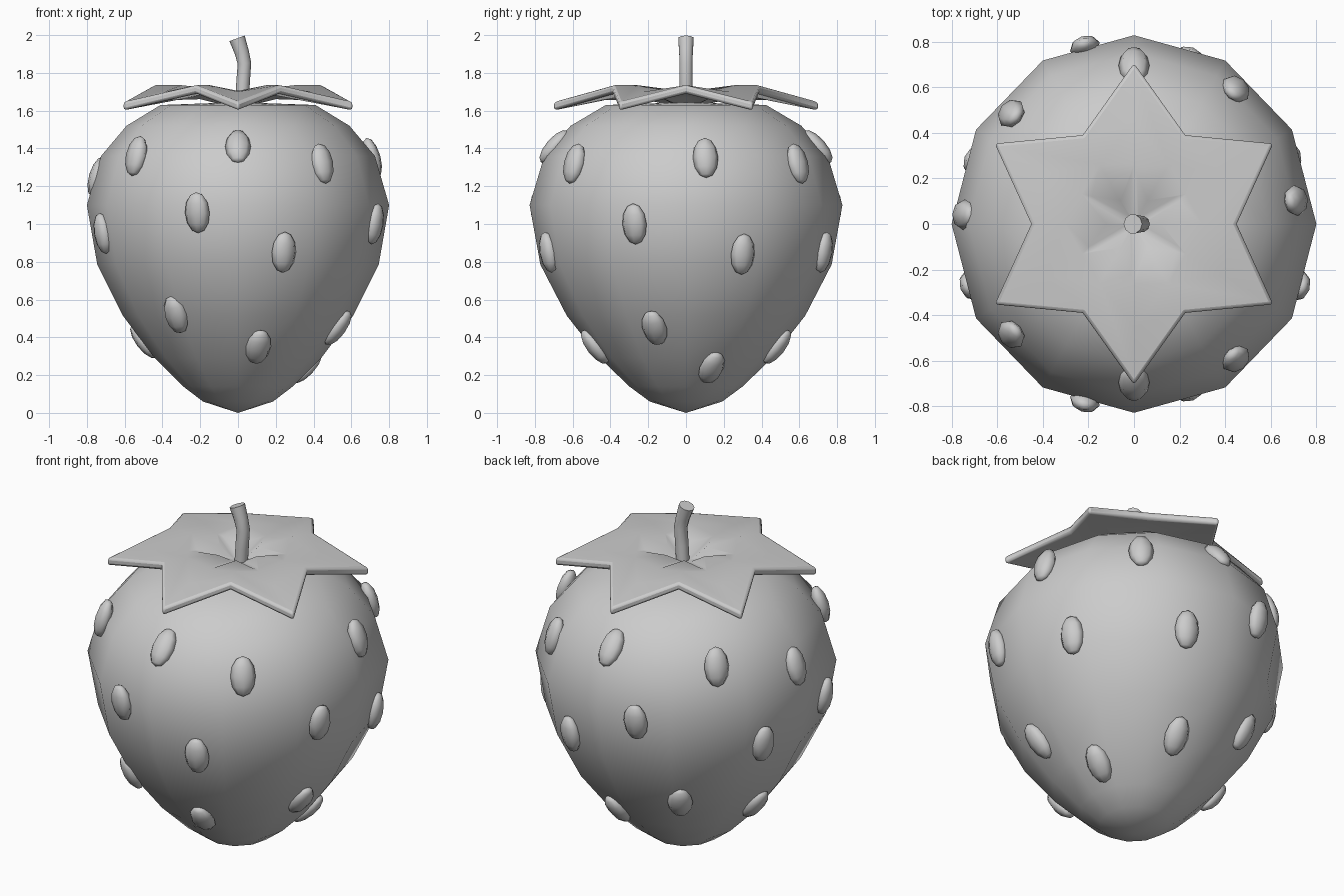
import bpy, bmesh
from math import radians, sin, cos, pi
from mathutils import Vector, Matrix

cube = bpy.data.objects.get("Cube")
if cube:
    bpy.data.objects.remove(cube)

grey = bpy.data.materials.new("plain grey")
grey.use_nodes = True
tone = (0.6, 0.6, 0.6, 1)
grey.diffuse_color = tone
grey.node_tree.nodes["Principled BSDF"].inputs["Base Color"].default_value = tone


def add_object(name, bm):
    bmesh.ops.recalc_face_normals(bm, faces=bm.faces)
    mesh = bpy.data.meshes.new(name)
    bm.to_mesh(mesh)
    bm.free()
    mesh.materials.append(grey)
    obj = bpy.data.objects.new(name, mesh)
    bpy.context.collection.objects.link(obj)
    return obj


def smooth(obj, angle):
    bpy.ops.object.select_all(action='DESELECT')
    obj.select_set(True)
    bpy.context.view_layer.objects.active = obj
    bpy.ops.object.shade_smooth_by_angle(angle=radians(angle))


def bridge(bm, lower, upper):
    n = len(lower)
    for i in range(n):
        j = (i + 1) % n
        bm.faces.new((lower[i], lower[j], upper[j], upper[i]))


def fan(bm, ring, tip):
    for i in range(len(ring)):
        bm.faces.new((ring[i], ring[(i + 1) % len(ring)], tip))


# Berry body: twelve-sided lathe, a little deeper than wide
PROFILE = [(0.185, 0.06), (0.29, 0.14), (0.44, 0.29), (0.61, 0.515), (0.745, 0.785),
           (0.8, 1.1), (0.725, 1.36), (0.59, 1.52), (0.41, 1.63)]
DEPTH = 1.035

bm = bmesh.new()
rings = [[bm.verts.new((r * cos(i * pi / 6), DEPTH * r * sin(i * pi / 6), z))
          for i in range(12)] for r, z in PROFILE]
for low, high in zip(rings, rings[1:]):
    bridge(bm, low, high)
fan(bm, rings[0], bm.verts.new((0, 0, 0)))
fan(bm, rings[-1], bm.verts.new((0, 0, 1.645)))
smooth(add_object("berry_body", bm), 60)


# Seeds: flattened ellipsoids lying on the body
def surface(azimuth, z):
    """Point and frame on the body at an azimuth and height."""
    for (r0, z0), (r1, z1) in zip(PROFILE, PROFILE[1:]):
        if z0 <= z <= z1:
            r = r0 + (r1 - r0) * (z - z0) / (z1 - z0)
            slope = (r1 - r0, z1 - z0)
            break
    r *= 0.985
    a = radians(azimuth)
    point = Vector((r * cos(a), DEPTH * r * sin(a), z))
    along = Vector((slope[0] * cos(a), DEPTH * slope[0] * sin(a), slope[1])).normalized()
    side = Vector((-sin(a), DEPTH * cos(a), 0)).normalized()
    return point, side, along, side.cross(along)


# Azimuth and height; the first list repeats front to back
MIRRORED = [(-139, 1.36), (-90, 1.41), (-52, 1.32), (-106, 1.06), (-71, 0.85),
            (-123, 0.52), (-77, 0.35)]
SIDES = [(8, 1.35), (-20, 1.0), (23, 0.84), (-17, 0.45), (20, 0.24),
         (177, 1.25), (200, 0.95), (159, 0.87), (173, 0.38)]
spots = MIRRORED + [(-a, z) for a, z in MIRRORED] + SIDES

for number, (azimuth, z) in enumerate(spots):
    point, side, along, normal = surface(azimuth, z)
    frame = Matrix((side, normal, along)).transposed().to_4x4()
    size = Matrix.Diagonal((0.068, 0.045, 0.11, 1))
    bm = bmesh.new()
    bmesh.ops.create_uvsphere(bm, u_segments=8, v_segments=6, radius=1,
                              matrix=Matrix.Translation(point) @ frame @ size)
    smooth(add_object(f"seed_{number + 1}", bm), 70)

# Leaf cap: six-pointed star, dished around the stem
bm = bmesh.new()
STAR = [(0.04, 0.04, 1.665, 1.665), (0.25, 0.12, 1.705, 1.715),
        (0.45, 0.30, 1.70, 1.735), (0.705, 0.45, 1.645, 1.735)]
rings = []
for tip_r, dip_r, tip_z, dip_z in STAR:
    ring = []
    for i in range(12):
        r, z = (dip_r, dip_z) if i % 2 == 0 else (tip_r, tip_z)
        ring.append(bm.verts.new((r * cos(i * pi / 6), r * sin(i * pi / 6), z)))
    rings.append(ring)
for inner, outer in zip(rings, rings[1:]):
    bridge(bm, inner, outer)
fan(bm, rings[0], bm.verts.new((0, 0, 1.66)))
bmesh.ops.recalc_face_normals(bm, faces=bm.faces)
if sum(f.normal.z for f in bm.faces) < 0:
    bmesh.ops.reverse_faces(bm, faces=bm.faces)
edge = bmesh.ops.extrude_face_region(bm, geom=bm.faces[:], use_keep_orig=True)
for v in (g for g in edge["geom"] if isinstance(g, bmesh.types.BMVert)):
    v.co.z -= 0.045
leaf_cap = add_object("leaf_cap", bm)
bevel = leaf_cap.modifiers.new("rounded rim", 'BEVEL')
bevel.width = 0.014
bevel.segments = 2
bevel.angle_limit = radians(50)
smooth(leaf_cap, 50)

# Stem: bent tube, wider at its cut end
bm = bmesh.new()
STEM = [(0.02, 1.64, 0.036, 0), (0.027, 1.75, 0.036, 4), (0.034, 1.85, 0.036, -6),
        (0.02, 1.91, 0.038, -18), (-0.005, 1.983, 0.043, -20)]
rings = []
for x, z, r, tilt in STEM:
    turn = Matrix.Translation((x, 0, z)) @ Matrix.Rotation(radians(tilt), 4, 'Y')
    rings.append([bm.verts.new(turn @ Vector((r * cos(i * pi / 5), r * sin(i * pi / 5), 0)))
                  for i in range(10)])
for low, high in zip(rings, rings[1:]):
    bridge(bm, low, high)
bm.faces.new(rings[0])
bm.faces.new(rings[-1])
smooth(add_object("stem", bm), 45)
